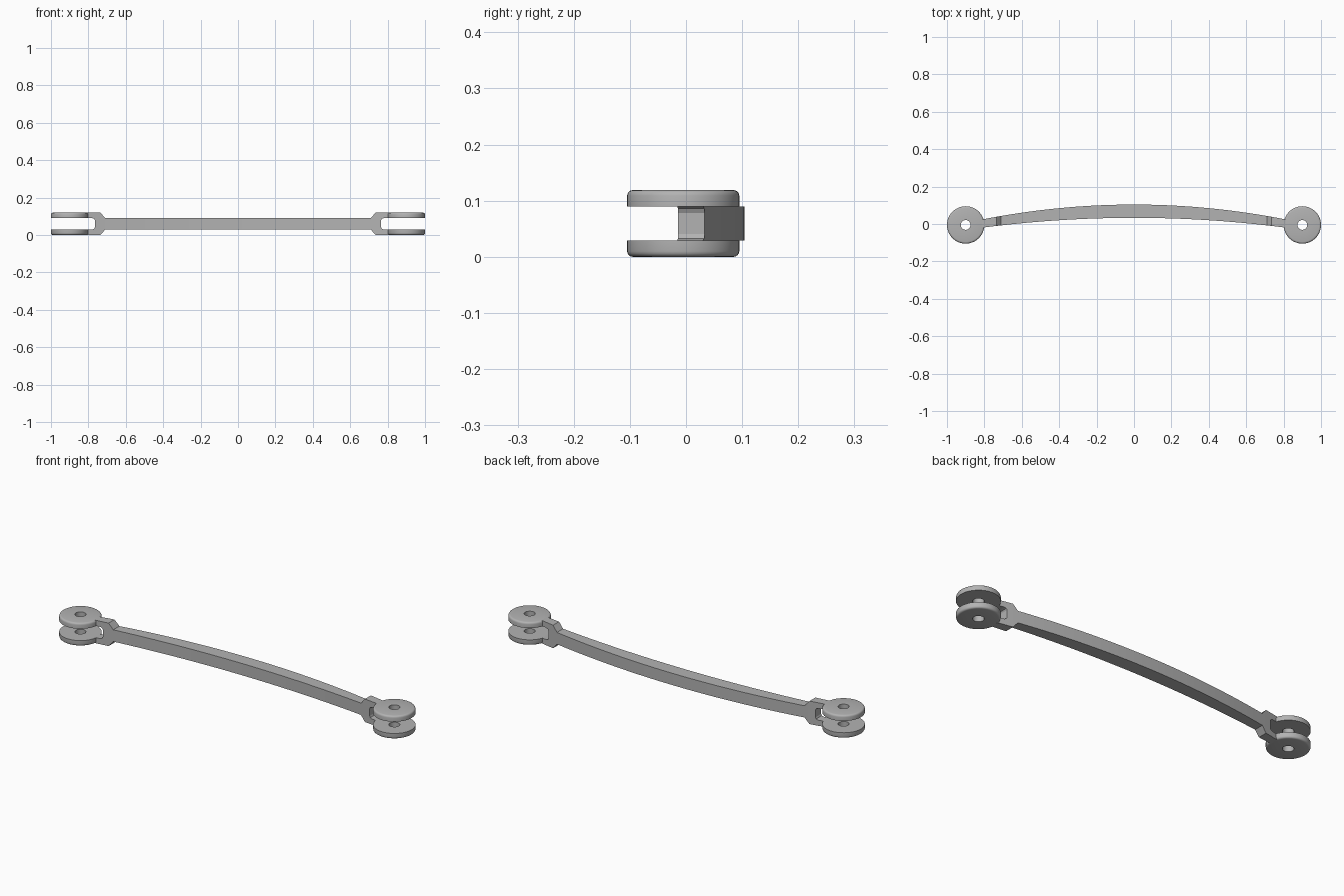
import bpy, bmesh, math

if "Cube" in bpy.data.objects:
    bpy.data.objects.remove(bpy.data.objects["Cube"])

H = 0.119            # total height
MID = H / 2
T = 0.029            # plate thickness
END_X, END_Y = 0.9, -0.005

grey = bpy.data.materials.new("satin grey")
grey.diffuse_color = (0.45, 0.45, 0.45, 1)
grey.use_nodes = True
grey.node_tree.nodes["Principled BSDF"].inputs["Base Color"].default_value = grey.diffuse_color


def finish(bm, name):
    bmesh.ops.remove_doubles(bm, verts=bm.verts, dist=1e-5)
    bmesh.ops.recalc_face_normals(bm, faces=bm.faces)
    me = bpy.data.meshes.new(name)
    bm.to_mesh(me)
    bm.free()
    me.materials.append(grey)
    ob = bpy.data.objects.new(name, me)
    bpy.context.collection.objects.link(ob)
    bpy.ops.object.select_all(action='DESELECT')
    ob.select_set(True)
    bpy.context.view_layer.objects.active = ob
    bpy.ops.object.shade_smooth_by_angle(angle=math.radians(25))
    return ob


def front_y(x):
    return 0.033 - 0.08 * x * x


def back_y(x):
    return 0.104 - 0.121 * x * x


# Bowed arm with forked ends: stations (x, underside z, top z) of the upper half
half = [(0.71 * i / 16, MID, H - T) for i in range(17)]
half += [(0.735, MID, H), (0.765, MID, H), (0.765, 0.078, H),
         (0.769, 0.086, H), (0.78, H - T, H), (0.812, H - T, H)]
stations = [(-x, a, b) for x, a, b in reversed(half[1:])] + half

bm = bmesh.new()
for flip in (False, True):
    rings = []
    for x, lo, hi in stations:
        if flip:
            lo, hi = H - lo, H - hi
        rings.append([bm.verts.new(p) for p in (
            (x, front_y(x), lo), (x, front_y(x), hi),
            (x, back_y(x), hi), (x, back_y(x), lo))])
    for i, (p, q) in enumerate(zip(rings, rings[1:])):
        same_x = abs(stations[i][0] - stations[i + 1][0]) < 1e-6
        on_mid = stations[i][1] == MID and stations[i + 1][1] == MID
        for k in range(4):
            if (k < 3 and same_x) or (k == 3 and on_mid):
                continue
            n = (k + 1) % 4
            bm.faces.new((p[k], p[n], q[n], q[k]))
    bm.faces.new(rings[0])
    bm.faces.new(rings[-1])
finish(bm, "forked_arm")


# Round eye plates: drilled discs with the outer rim rounded
def eye_plate(name, cx, upper):
    prof = [(0.026, H - T), (0.1, H - T), (0.1, H - 0.01), (0.099, H - 0.006),
            (0.097, H - 0.003), (0.094, H - 0.001), (0.09, H), (0.026, H)]
    seg = 48
    bm = bmesh.new()
    rings = []
    for s in range(seg):
        a = 2 * math.pi * s / seg
        rings.append([bm.verts.new((cx + r * math.cos(a), END_Y + r * math.sin(a),
                                    z if upper else H - z)) for r, z in prof])
    for s in range(seg):
        p, q = rings[s], rings[(s + 1) % seg]
        for k in range(len(prof)):
            n = (k + 1) % len(prof)
            bm.faces.new((p[k], p[n], q[n], q[k]))
    finish(bm, name)


for side, cx in (("left", -END_X), ("right", END_X)):
    for level, upper in (("upper", True), ("lower", False)):
        eye_plate(f"{side}_{level}_eye_plate", cx, upper)
